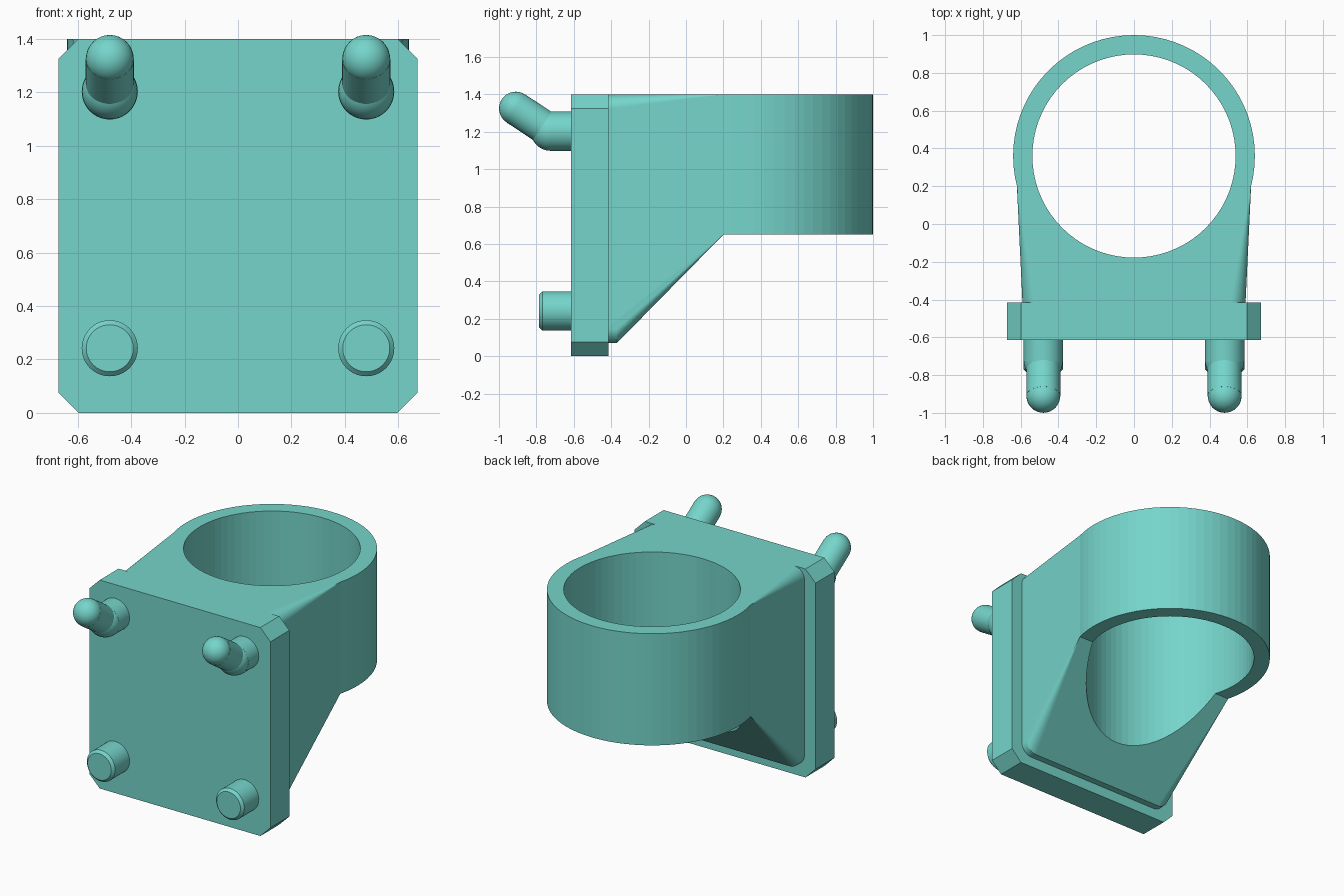
import bpy, bmesh
from math import sin, cos, pi
from mathutils import Vector

if "Cube" in bpy.data.objects:
    bpy.data.objects.remove(bpy.data.objects["Cube"])

teal = bpy.data.materials.new("teal_plastic")
teal.diffuse_color = (0.178, 0.665, 0.596, 1)
teal.use_nodes = True
teal.node_tree.nodes["Principled BSDF"].inputs["Base Color"].default_value = teal.diffuse_color


def finish(bm, name, angle=0.5):
    bmesh.ops.recalc_face_normals(bm, faces=bm.faces)
    me = bpy.data.meshes.new(name)
    bm.to_mesh(me)
    bm.free()
    me.materials.append(teal)
    ob = bpy.data.objects.new(name, me)
    bpy.context.collection.objects.link(ob)
    activate(ob)
    if angle:
        bpy.ops.object.shade_smooth_by_angle(angle=angle)
    return ob


def activate(ob):
    bpy.ops.object.select_all(action='DESELECT')
    ob.select_set(True)
    bpy.context.view_layer.objects.active = ob


def rod(bm, a, b, r1, r2=None, seg=40):
    a, b = Vector(a), Vector(b)
    d = b - a
    g = bmesh.ops.create_cone(bm, cap_ends=True, segments=seg, radius1=r1,
                              radius2=r1 if r2 is None else r2, depth=d.length)
    rot = d.to_track_quat('Z', 'Y')
    for v in g['verts']:
        v.co = rot @ v.co + (a + b) / 2


def ball(bm, c, r):
    g = bmesh.ops.create_uvsphere(bm, u_segments=32, v_segments=16, radius=r)
    bmesh.ops.translate(bm, verts=g['verts'], vec=c)


def boolean(ob, other, op):
    m = ob.modifiers.new(op, 'BOOLEAN')
    m.operation, m.solver, m.object = op, 'EXACT', other
    activate(ob)
    bpy.ops.object.modifier_apply(modifier=m.name)
    bpy.data.objects.remove(other)


# Back plate with chamfered corners
W, C, H = 0.672, 0.075, 1.4
outline = [(-W + C, 0), (W - C, 0), (W, C), (W, H - C),
           (W - C, H), (-W + C, H), (-W, H - C), (-W, C)]
bm = bmesh.new()
face = bm.faces.new([bm.verts.new((x, -0.615, z)) for x, z in outline])
ext = bmesh.ops.extrude_face_region(bm, geom=[face])
bmesh.ops.translate(bm, vec=(0, 0.2, 0),
                    verts=[v for v in ext['geom'] if isinstance(v, bmesh.types.BMVert)])
finish(bm, "back_plate", None)

# Bracket: hull from a rounded pad to the sides of the ring, finely faceted
bm = bmesh.new()
r, n = 0.08, 14
for y in (-0.425, -0.37):
    for cx, cz, start in ((0.51, 1.32, 0), (-0.51, 1.32, 1), (-0.51, 0.15, 2), (0.51, 0.15, 3)):
        for i in range(n + 1):
            t = (start + i / n) * pi / 2
            bm.verts.new((cx + r * cos(t), y, cz + r * sin(t)))
for x in (-0.62, 0.62):
    for z in (0.65, 1.4):
        bm.verts.new((x, 0.2, z))
hull = bmesh.ops.convex_hull(bm, input=bm.verts)
junk = {g for g in hull['geom_interior'] + hull['geom_unused'] if isinstance(g, bmesh.types.BMVert)}
bmesh.ops.delete(bm, geom=list(junk), context='VERTS')
bracket = finish(bm, "ring_bracket", None)

# Ring wall joined to the bracket, then bored through
bm = bmesh.new()
rod(bm, (0, 0.36, 0.65), (0, 0.36, 1.4), 0.64, seg=72)
boolean(bracket, finish(bm, "ring_wall", None), 'UNION')
bm = bmesh.new()
rod(bm, (0, 0.36, -0.5), (0, 0.36, 2), 0.538, seg=72)
boolean(bracket, finish(bm, "bore", None), 'DIFFERENCE')

for side, x in (("left", -0.48), ("right", 0.48)):
    # Upper bent hook with rounded tip
    bm = bmesh.new()
    elbow, tip = (x, -0.725, 1.203), (x, -0.91, 1.325)
    rod(bm, (x, -0.6, 1.203), elbow, 0.105)
    ball(bm, elbow, 0.1045)
    rod(bm, elbow, tip, 0.09)
    ball(bm, tip, 0.0895)
    finish(bm, "hook_" + side)
    # Lower straight peg with chamfered end
    bm = bmesh.new()
    rod(bm, (x, -0.6, 0.242), (x, -0.768, 0.242), 0.105)
    rod(bm, (x, -0.768, 0.242), (x, -0.785, 0.242), 0.105, 0.088)
    finish(bm, "peg_" + side)
